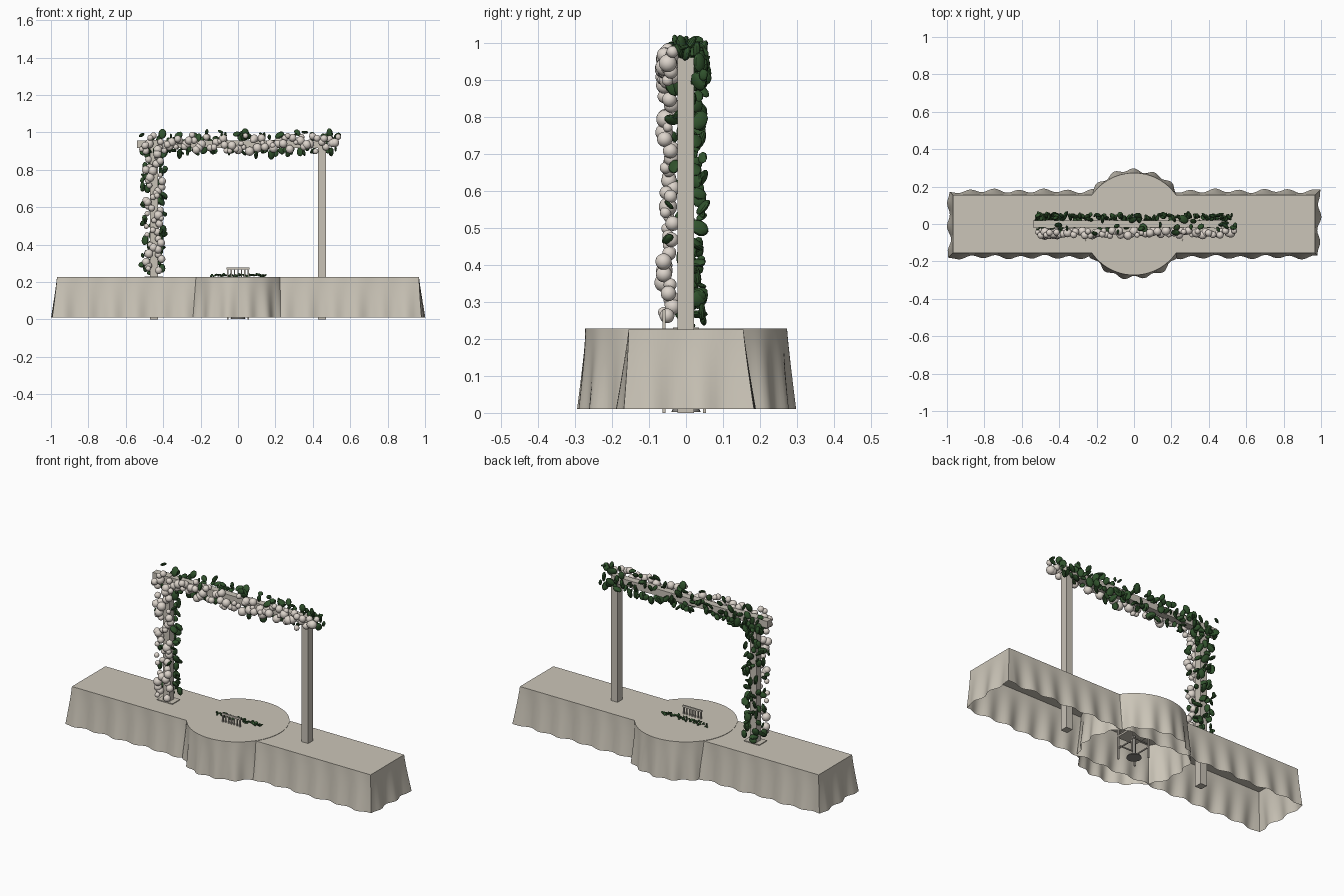
import bpy, bmesh, math, random
from mathutils import Vector, Matrix, Euler

random.seed(7)
cube = bpy.data.objects.get("Cube")
if cube:
    bpy.data.objects.remove(cube)


def material(name, rgb):
    m = bpy.data.materials.new(name)
    m.use_nodes = True
    m.diffuse_color = (*rgb, 1)
    m.node_tree.nodes["Principled BSDF"].inputs["Base Color"].default_value = (*rgb, 1)
    return m


CLOTH = material("cream linen", (0.60, 0.56, 0.48))
WOOD = material("pale wood", (0.58, 0.54, 0.47))
LEAF = material("dark leaf green", (0.03, 0.085, 0.026))
BLOOM = material("ivory blossom", (0.72, 0.66, 0.60))
METAL = material("grey metal", (0.26, 0.25, 0.23))


def finish(name, bm, mat, smooth=None):
    me = bpy.data.meshes.new(name)
    bm.to_mesh(me)
    bm.free()
    ob = bpy.data.objects.new(name, me)
    bpy.context.collection.objects.link(ob)
    me.materials.append(mat)
    if smooth:
        bpy.ops.object.select_all(action='DESELECT')
        ob.select_set(True)
        bpy.context.view_layer.objects.active = ob
        bpy.ops.object.shade_smooth_by_angle(angle=math.radians(smooth))
    return ob


def add_box(bm, lo, hi):
    lo, hi = Vector(lo), Vector(hi)
    bmesh.ops.create_cube(bm, size=1, matrix=Matrix.Translation((lo + hi) / 2)
                          @ Matrix.Diagonal((*(hi - lo), 1)))


def box(name, lo, hi, mat):
    bm = bmesh.new()
    add_box(bm, lo, hi)
    return finish(name, bm, mat)


# Draped cloths: flat top and an open, flaring, rippled skirt
def drape(name, outline, top, flare, ripple):
    bm = bmesh.new()
    rings = []
    levels = 8
    for i in range(levels + 1):
        t = i / levels
        ring = []
        for p, n, phase in outline:
            wave = ripple * t * (math.sin(phase) + 0.4 * math.sin(phase * 0.43 + 1))
            q = p + n * (flare * t ** 1.2 + wave)
            ring.append(bm.verts.new((q.x, q.y, top + (0.01 - top) * t)))
        rings.append(ring)
    bm.faces.new(rings[0])
    count = len(outline)
    for a, b in zip(rings, rings[1:]):
        for j in range(count):
            k = (j + 1) % count
            bm.faces.new((a[j], b[j], b[k], a[k]))
    return finish(name, bm, CLOTH, 40)


def rectangle_outline(hx, hy):
    corners = [Vector(c) for c in ((-hx, -hy), (hx, -hy), (hx, hy), (-hx, hy))]
    points, run = [], 0
    for i, a in enumerate(corners):
        b = corners[(i + 1) % 4]
        side = (b - a).normalized()
        normal = Vector((side.y, -side.x))
        steps = round((b - a).length / 0.015)
        for s in range(steps):
            n = normal - side if s == 0 else normal
            d = (b - a).length * s / steps
            points.append((a + side * d, n, (run + d) * 48))
        run += (b - a).length
    return points


def circle_outline(r, n=160):
    points = []
    for i in range(n):
        a = math.tau * i / n
        v = Vector((math.cos(a), math.sin(a)))
        points.append((v * r, v, a * 17))
    return points


drape("long_tablecloth", rectangle_outline(0.968, 0.155), 0.226, 0.022, 0.009)
drape("round_tablecloth", circle_outline(0.273), 0.228, 0.016, 0.009)

# Arch frame
for side, x in (("right", -0.45), ("left", 0.45)):
    box(side + "_post", (x - 0.021, -0.023, 0), (x + 0.021, 0.021, 0.96), WOOD)
box("arch_beam", (-0.54, -0.02, 0.918), (0.47, 0.019, 0.958), WOOD)
box("post_foot_plate", (-0.5, -0.035, 0.226), (-0.4, 0.035, 0.231), CLOTH)


# Garlands: blossoms gathered in front, leaves behind and around
def add_leaf(bm, at, size):
    rot = Euler([random.uniform(0, math.tau) for _ in range(3)]).to_matrix().to_4x4()
    shape = Matrix.Diagonal((size, size * 0.75, size * 0.38, 1))
    bmesh.ops.create_icosphere(bm, subdivisions=2, radius=1,
                               matrix=Matrix.Translation(at) @ rot @ shape)


def add_bloom(bm, at, r):
    bmesh.ops.create_uvsphere(bm, u_segments=14, v_segments=9, radius=r,
                              matrix=Matrix.Translation(at))


def garland(name, start, end, across, blooms, leaves):
    start, end, across = Vector(start), Vector(end), Vector(across)
    u = random.uniform
    flowers, foliage = bmesh.new(), bmesh.new()
    for i in range(blooms):
        p = start.lerp(end, (i + u(0, 1)) / blooms)
        add_bloom(flowers, p + across * u(-0.045, 0.045) + Vector((0, u(-0.062, -0.035), 0)),
                  u(0.013, 0.025))
    for i in range(leaves):
        p = start.lerp(end, (i + u(0, 1)) / leaves)
        if i % 5 < 3:
            off = across * u(-0.05, 0.05) + Vector((0, u(0.025, 0.05), 0))
        else:
            off = across * random.choice((-1, 1)) * u(0.03, 0.062) + Vector((0, u(-0.05, 0.03), 0))
        add_leaf(foliage, p + off, u(0.016, 0.03))
    finish(name + "_blossoms", flowers, BLOOM, 60)
    finish(name + "_leaves", foliage, LEAF, 25)


garland("beam_garland", (-0.52, 0, 0.942), (0.54, 0, 0.942), (0, 0, 1), 72, 120)
garland("post_garland", (-0.45, 0, 0.25), (-0.45, 0, 0.95), (1, 0, 0), 50, 75)

# Small chair with a spindle back, facing the rear
bm = bmesh.new()
for x in (-0.055, 0.055):
    for y in (-0.06, 0.05):
        add_box(bm, (x - 0.004, y - 0.004, 0), (x + 0.004, y + 0.004, 0.278 if y < 0 else 0.13))
    add_box(bm, (x - 0.003, -0.06, 0.06), (x + 0.003, 0.05, 0.066))
for y in (-0.06, 0.05):
    add_box(bm, (-0.055, y - 0.003, 0.08), (0.055, y + 0.003, 0.086))
add_box(bm, (-0.06, -0.064, 0.128), (0.06, 0.056, 0.138))
for z in (0.2, 0.268):
    add_box(bm, (-0.062, -0.064, z), (0.062, -0.056, z + 0.011))
for i in range(5):
    x = -0.036 + i * 0.018
    add_box(bm, (x - 0.003, -0.063, 0.138), (x + 0.003, -0.057, 0.27))
finish("chair", bm, WOOD)

# Pedestal under the centrepiece
bm = bmesh.new()
for r1, r2, z0, z1 in ((0.04, 0.036, 0.002, 0.01), (0.008, 0.008, 0.01, 0.15),
                       (0.012, 0.035, 0.15, 0.215)):
    bmesh.ops.create_cone(bm, cap_ends=True, segments=24, radius1=r1, radius2=r2, depth=z1 - z0,
                          matrix=Matrix.Translation((0, 0, (z0 + z1) / 2)))
finish("pedestal", bm, METAL, 40)

# Table runner of small leaves, with foliage in the bowl beneath
bm = bmesh.new()
for i in range(44):
    x = -0.145 + 0.29 * i / 43
    add_leaf(bm, Vector((x, random.uniform(-0.018, 0.018), random.uniform(0.23, 0.241))),
             random.uniform(0.006, 0.012))
for i in range(14):
    a = i * 2.4
    add_leaf(bm, Vector((0.032 * math.cos(a), 0.032 * math.sin(a), random.uniform(0.15, 0.2))), 0.018)
finish("centre_leaves", bm, LEAF, 25)
